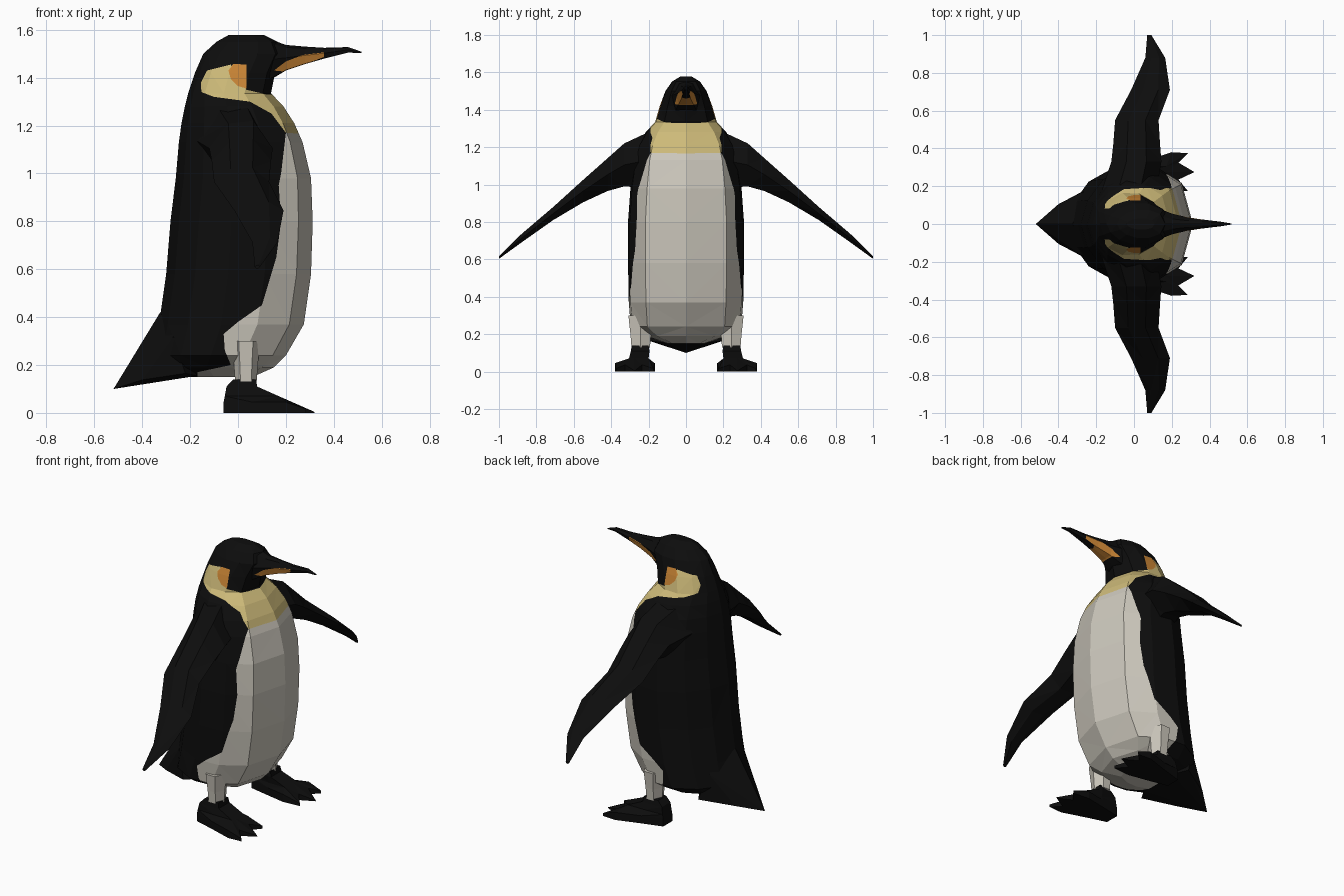
import bpy, bmesh
from mathutils import Vector

if "Cube" in bpy.data.objects:
    bpy.data.objects.remove(bpy.data.objects["Cube"])


def material(name, rgb):
    m = bpy.data.materials.new(name)
    m.diffuse_color = (*rgb, 1)
    m.use_nodes = True
    m.node_tree.nodes["Principled BSDF"].inputs["Base Color"].default_value = m.diffuse_color
    return m


BLACK = material("black feathers", (0.004, 0.004, 0.004))
WHITE = material("white belly", (0.60, 0.57, 0.50))
YELLOW = material("yellow neck", (0.61, 0.49, 0.19))
ORANGE = material("orange patch", (0.58, 0.23, 0.035))


def finish(bm, name, mats):
    bmesh.ops.recalc_face_normals(bm, faces=bm.faces)
    me = bpy.data.meshes.new(name)
    bm.to_mesh(me)
    bm.free()
    for m in mats:
        me.materials.append(m)
    ob = bpy.data.objects.new(name, me)
    bpy.context.collection.objects.link(ob)
    return ob


def loft(rings):
    """Skin a list of equal-length closed rings and cap both ends."""
    bm = bmesh.new()
    vs = [[bm.verts.new(p) for p in r] for r in rings]
    n = len(vs[0])
    for a, b in zip(vs, vs[1:]):
        for i in range(n):
            j = (i + 1) % n
            bm.faces.new((a[i], a[j], b[j], b[i]))
    bm.faces.new(vs[0])
    bm.faces.new(vs[-1])
    bmesh.ops.remove_doubles(bm, verts=bm.verts, dist=0.0005)
    bmesh.ops.recalc_face_normals(bm, faces=bm.faces)
    bmesh.ops.triangulate(bm, faces=bm.faces)
    return bm


def inside(x, z, poly):
    hit = False
    for (x1, z1), (x2, z2) in zip(poly, poly[1:] + poly[:1]):
        if (z1 > z) != (z2 > z) and x < (x2 - x1) * (z - z1) / (z2 - z1) + x1:
            hit = not hit
    return hit


def paint(bm, polys):
    """Cut side-view outlines into the mesh, then colour faces inside them."""
    for poly in polys:
        for (x1, z1), (x2, z2) in zip(poly, poly[1:] + poly[:1]):
            faces = []
            for f in bm.faces:
                xs = [v.co.x for v in f.verts]
                zs = [v.co.z for v in f.verts]
                if (max(xs) > min(x1, x2) - .01 and min(xs) < max(x1, x2) + .01 and
                        max(zs) > min(z1, z2) - .01 and min(zs) < max(z1, z2) + .01):
                    faces.append(f)
            geom = set(faces)
            for f in faces:
                geom.update(f.verts)
                geom.update(f.edges)
            if faces:
                bmesh.ops.bisect_plane(bm, geom=list(geom), dist=1e-5,
                                       plane_co=(x1, 0, z1),
                                       plane_no=Vector((z2 - z1, 0, x1 - x2)).normalized())
    for f in bm.faces:
        c = f.calc_center_median()
        for k, poly in enumerate(polys):
            if inside(c.x, c.z, poly):
                f.material_index = k + 1


# Body and head: half cross-section (front-to-back fraction, width fraction)
HALF = [(0, 0), (.1, .7), (.32, .97), (.57, 1), (.8, .76), (.94, .4), (1, 0)]
SECTION = HALF + [(t, -w) for t, w in HALF[-2:0:-1]]
# height, back, front, half width
BODY = [(.15, -.22, .06, .10), (.19, -.34, .15, .22), (.24, -.35, .2, .295),
        (.37, -.33, .275, .306), (.58, -.30, .305, .31), (.8, -.282, .312, .31),
        (.98, -.26, .305, .297), (1.13, -.247, .27, .277), (1.21, -.236, .235, .255),
        (1.28, -.222, .19, .215), (1.335, -.208, .138, .165), (1.42, -.18, .155, .14),
        (1.5, -.145, .19, .11), (1.55, -.09, .165, .075), (1.578, -.04, .11, .03)]
belly = [(.5, 1.15), (.2, 1.17), (.18, 1.0), (.17, .95), (.18, .8), (.16, .65), (.1, .45),
         (.0, .38), (-.06, .33), (-.055, .26), (-.03, .2), (-.17, .17), (-.17, 0), (.5, 0)]
neck = [(.5, 1.15), (.2, 1.17), (.14, 1.25), (.05, 1.3), (-.1, 1.32), (-.153, 1.34),
        (-.155, 1.38), (-.13, 1.43), (-.03, 1.455), (.035, 1.35), (.12, 1.33), (.5, 1.31)]
ear = [(-.04, 1.43), (-.02, 1.458), (.035, 1.455), (.035, 1.355), (0, 1.365), (-.03, 1.395)]
bm = loft([[(xf + (xb - xf) * t, w * y, z) for t, y in SECTION] for z, xb, xf, w in BODY])
paint(bm, [belly, neck, ear])
finish(bm, "body", [BLACK, WHITE, YELLOW, ORANGE])

# Beak: x, bottom, top, half width
BEAK = [(.08, 1.37, 1.565, .09), (.15, 1.40, 1.555, .075), (.2, 1.43, 1.537, .055),
        (.28, 1.457, 1.53, .036), (.36, 1.48, 1.525, .024), (.46, 1.505, 1.528, .012),
        (.515, 1.503, 1.509, .003)]
bm = loft([[(x, 0, b), (x, .7 * w, b + .02 * (t - b)), (x, w, b + .5 * (t - b)), (x, .5 * w, t - .1 * (t - b)),
            (x, 0, t), (x, -.5 * w, t - .1 * (t - b)), (x, -w, b + .5 * (t - b)),
            (x, -.7 * w, b + .02 * (t - b))] for x, b, t, w in BEAK])
paint(bm, [[(.15, 1.43), (.2, 1.425), (.36, 1.487), (.36, 1.506), (.27, 1.495), (.2, 1.468)]])
finish(bm, "beak", [BLACK, ORANGE])

# Tail wedge
bm = bmesh.new()
for x, y, z in [(-.52, 0, .1), (-.4, .105, .138), (-.22, .2, .165), (-.17, .12, .155),
                (-.345, 0, .3), (-.325, 0, .42), (-.27, .17, .32)]:
    for s in ((1, -1) if y else (1,)):
        bm.verts.new((x, y * s, z))
bmesh.ops.convex_hull(bm, input=bm.verts)
finish(bm, "tail", [BLACK])

# Wings: y, trailing x, leading x, top, bottom
WING = [(.18, -.17, .12, 1.29, .98), (.33, -.12, .145, 1.22, .99), (.42, -.11, .138, 1.14, .965),
        (.55, -.10, .13, 1.025, .905), (.71, -.015, .19, .88, .81), (.88, .06, .165, .735, .69),
        (1.0, .07, .092, .617, .603)]
FLAT = [(0, .5), (.3, .95), (.7, 1), (1, .5), (.7, 0), (.3, .05)]
# Feet: sole outline with three toes
SOLE = [(-.06, .215), (-.06, .3), (.06, .335), (.2, .38), (.285, .375), (.235, .325), (.32, .275),
        (.235, .235), (.285, .175), (.18, .167), (.06, .19)]


def clamp(v, a, b):
    return max(a, min(b, v))


for s, side in ((1, "left"), (-1, "right")):
    finish(loft([[(a + (b - a) * u, s * y, lo + (hi - lo) * v) for u, v in FLAT]
                 for y, a, b, hi, lo in WING]), side + "_wing", [BLACK])
    sole = [(x, s * y, 0) for x, y in SOLE]
    rim = [(x, s * y, clamp((.325 - x) * .4, .004, .045)) for x, y in SOLE]
    arch = [(clamp(x, -.055, .17), s * clamp(y, .2, .305), .07) for x, y in SOLE]
    ankle = [(clamp(x, -.048, .08), s * clamp(y, .195, .295), .11) for x, y in SOLE]
    top = [(clamp(x, -.02, .075), s * clamp(y, .2, .29), .14) for x, y in SOLE]
    finish(loft([sole, rim, arch, ankle, top]), side + "_foot", [BLACK])
    # Short feathered leg, six sides
    hexa = [(1, 0), (.5, 1), (-.5, 1), (-1, 0), (-.5, -1), (.5, -1)]
    finish(loft([[(.033 + r * a, s * (.242 + r * 1.1 * b), z) for a, b in hexa]
                 for z, r in ((.13, .045), (.2, .05), (.3, .06))]), side + "_leg", [WHITE])
